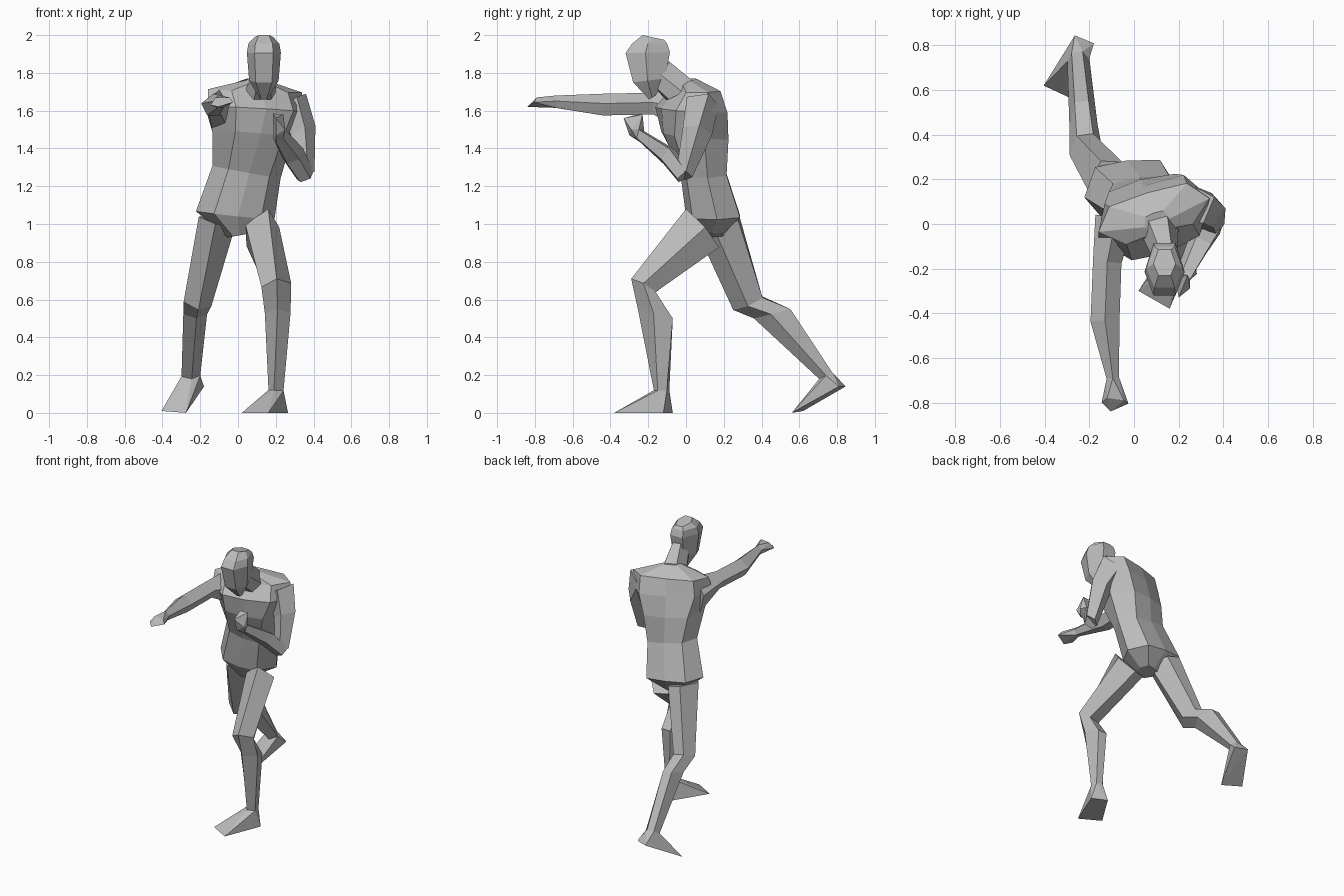
import bpy, bmesh
from mathutils import Vector

grey = bpy.data.materials.new("clay grey")
grey.diffuse_color = (0.5, 0.5, 0.5, 1)

# cross-sections as (sideways, front-to-back) factors
LIMB = [(0, 1), (1, .1), (.5, -1), (-.5, -1), (-1, .1)]
HEAD = [(.55, 1), (1, .1), (.55, -1), (-.55, -1), (-1, .1), (-.55, 1)]
TRUNK = [(0, 1), (.6, .85), (1, 0), (.7, -.9), (0, -1), (-.7, -.9), (-1, 0), (-.6, .85)]


def finish(name, bm):
    bmesh.ops.recalc_face_normals(bm, faces=bm.faces)
    mesh = bpy.data.meshes.new(name)
    bm.to_mesh(mesh)
    bm.free()
    mesh.materials.append(grey)
    obj = bpy.data.objects.new(name, mesh)
    bpy.context.collection.objects.link(obj)
    return obj


def rings(sections, shape):
    """Each section: front point, back point, half width."""
    fronts = [Vector(s[:3]) for s in sections]
    backs = [Vector(s[3:6]) for s in sections]
    mids = [(f + b) / 2 for f, b in zip(fronts, backs)]
    out = []
    for i, s in enumerate(sections):
        path = mids[min(i + 1, len(mids) - 1)] - mids[max(i - 1, 0)]
        depth = (fronts[i] - backs[i]) / 2
        side = path.cross(depth).normalized() * s[6]
        out.append([mids[i] + side * u + depth * v for u, v in shape])
    return out


def loft(name, sections, shape=LIMB):
    bm = bmesh.new()
    loops = [[bm.verts.new(p) for p in r] for r in rings(sections, shape)]
    n = len(shape)
    for a, b in zip(loops, loops[1:]):
        for i in range(n):
            j = (i + 1) % n
            bm.faces.new((a[i], a[j], b[j], b[i]))
    bm.faces.new(loops[0])
    bm.faces.new(loops[-1])
    finish(name, bm)
    return rings(sections, shape)[-1]


def hull(name, points):
    bm = bmesh.new()
    for p in points:
        bm.verts.new(p)
    res = bmesh.ops.convex_hull(bm, input=bm.verts)
    loose = [v for v in bm.verts if not v.link_faces]
    bmesh.ops.delete(bm, geom=loose, context='VERTS')
    bmesh.ops.dissolve_limit(bm, angle_limit=.03, verts=bm.verts, edges=bm.edges)
    finish(name, bm)


# torso, twisted between hips and shoulders
loft("torso", [
    (.01, .06, .94, .00, .20, .94, .06),
    (.00, .00, 1.04, -.03, .285, 1.05, .21),
    (.06, -.03, 1.27, .03, .21, 1.28, .185),
    (.12, -.12, 1.48, .03, .20, 1.46, .22),
    (.15, -.13, 1.61, .04, .17, 1.60, .27),
    (.12, -.06, 1.70, .06, .14, 1.71, .26),
    (.12, -.04, 1.75, .09, .05, 1.77, .06)], TRUNK)

# neck and head, leaning forward
loft("neck", [
    (.13, -.10, 1.66, .10, .05, 1.74, .085),
    (.137, -.19, 1.75, .137, -.09, 1.86, .055)], HEAD)
loft("head", [
    (.137, -.195, 1.66, .137, -.16, 1.68, .025),
    (.137, -.28, 1.75, .137, -.11, 1.77, .078),
    (.137, -.32, 1.905, .137, -.085, 1.91, .09),
    (.137, -.285, 1.955, .137, -.10, 1.955, .082),
    (.137, -.23, 2.0, .137, -.115, 1.975, .05)], HEAD)

# leading leg and flat foot
ankle = loft("front_leg", [
    (.16, .00, 1.08, .09, .16, .88, .095),
    (.205, -.29, .71, .20, -.165, .635, .08),
    (.21, -.255, .55, .21, -.07, .50, .068),
    (.19, -.17, .12, .215, -.095, .12, .042)])
hull("front_foot", ankle + [
    (.165, -.07, 0), (.265, -.12, 0), (.16, -.38, 0), (.02, -.30, 0)])

# trailing leg pushing off its toes
ankle = loft("rear_leg", [
    (-.12, .04, 1.0, -.10, .28, 1.03, .10),
    (-.21, .25, .545, -.22, .40, .615, .075),
    (-.22, .36, .50, -.235, .55, .55, .063),
    (-.245, .705, .18, -.255, .77, .215, .05)])
hull("rear_foot", ankle + [
    (-.265, .845, .14), (-.18, .81, .14), (-.405, .62, .01), (-.275, .56, 0)])

# punching arm and fist
wrist = loft("punching_arm", [
    (-.08, .03, 1.72, -.09, .02, 1.48, .09),
    (-.12, -.17, 1.695, -.12, -.17, 1.58, .064),
    (-.13, -.43, 1.69, -.13, -.44, 1.575, .065),
    (-.095, -.69, 1.68, -.095, -.69, 1.615, .028)])
hull("punching_fist", wrist + [
    (-.145, -.80, 1.63), (-.105, -.84, 1.62), (-.025, -.805, 1.645),
    (-.12, -.78, 1.67), (-.045, -.79, 1.67)])

# guarding arm, bent at the elbow, with fist by the chin
loft("guard_upper_arm", [
    (.36, .12, 1.69, .20, .05, 1.60, .09),
    (.41, .07, 1.52, .28, .05, 1.46, .08),
    (.405, .00, 1.28, .32, -.02, 1.24, .045)])
wrist = loft("guard_forearm", [
    (.40, .00, 1.28, .32, -.02, 1.23, .045),
    (.345, -.09, 1.40, .25, -.10, 1.33, .05),
    (.25, -.25, 1.50, .195, -.23, 1.44, .03)])
hull("guard_fist", wrist + [
    (.185, -.24, 1.585), (.24, -.23, 1.58), (.20, -.33, 1.56),
    (.25, -.29, 1.50), (.20, -.30, 1.47)])
